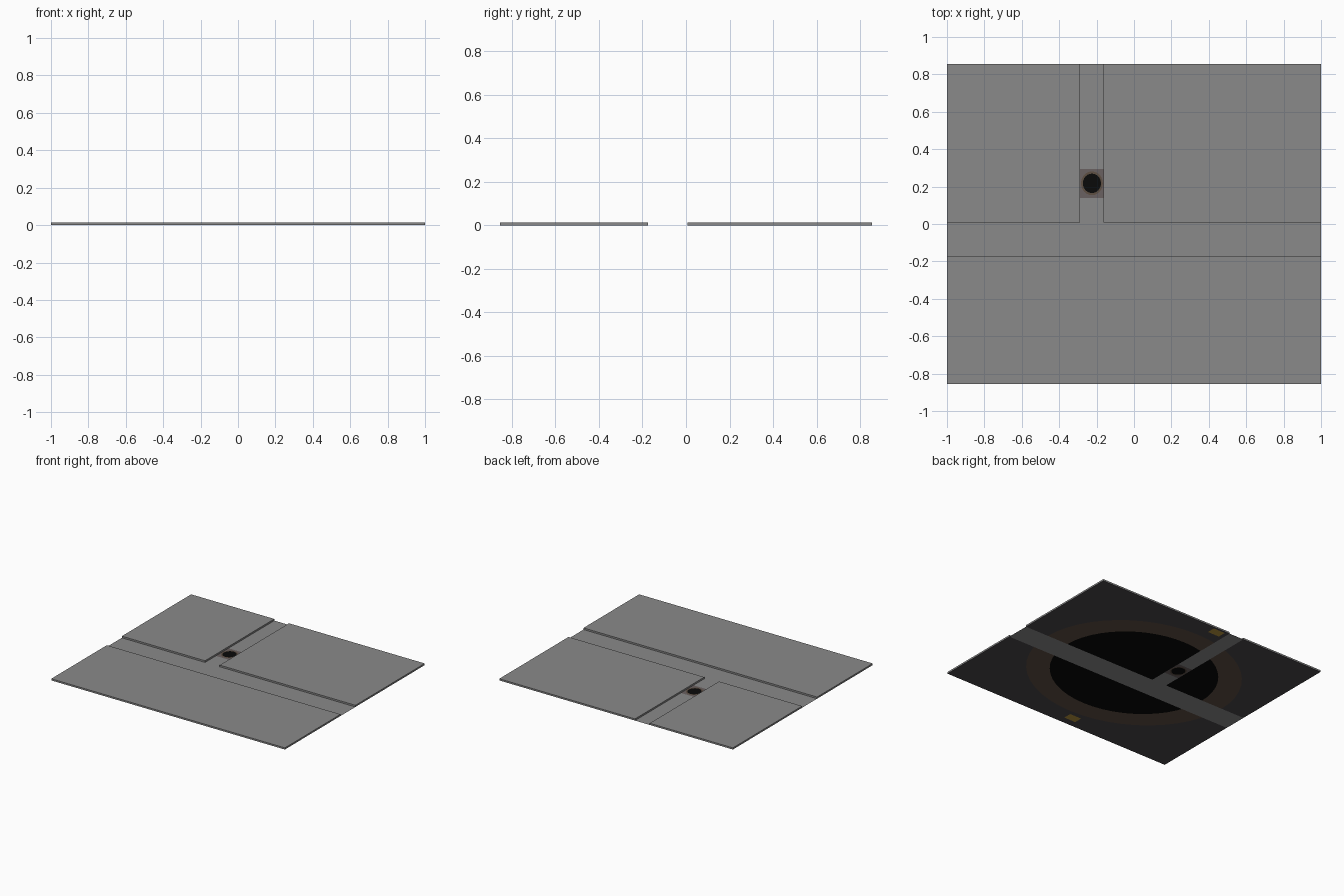
import bpy, bmesh, math

if "Cube" in bpy.data.objects:
    bpy.data.objects.remove(bpy.data.objects["Cube"])


def mat(name, rgb):
    m = bpy.data.materials.new(name)
    lin = [(c / 255 / 12.92) if c < 10 else ((c / 255 + 0.055) / 1.055) ** 2.4 for c in rgb]
    m.diffuse_color = (*lin, 1)
    m.use_nodes = True
    m.node_tree.nodes["Principled BSDF"].inputs["Base Color"].default_value = m.diffuse_color
    return m


GREY = mat("concrete_grey", (138, 138, 138))
DARK = mat("dark_slate", (76, 72, 76))
BROWN = mat("dark_brown", (95, 80, 68))
BLACK = mat("black", (9, 9, 9))
YELLOW = mat("ochre_yellow", (185, 150, 62))
TILE = mat("cover_grey", (106, 97, 97))

HX, HY, H = 1.0, 0.855, 0.013           # half extents and slab height
ROAD_Y0, ROAD_Y1 = -0.175, 0.008        # main road
LANE_X0, LANE_X1 = -0.288, -0.162       # side lane
TILE_Y0, TILE_Y1 = 0.14, 0.295          # drain cover in the lane
PATCHES = [(-0.13, -0.03, 0.775, 0.84), (-0.13, -0.03, -0.80, -0.735)]


def finish(bm, name, mats):
    me = bpy.data.meshes.new(name)
    bm.to_mesh(me)
    bm.free()
    for m in mats:
        me.materials.append(m)
    ob = bpy.data.objects.new(name, me)
    bpy.context.collection.objects.link(ob)
    return ob


def target(bm, cx, cy, hx, hy, inner, outer, idx, n=48):
    """Rectangle split into a disc, a ring and a border."""
    rings = []
    for k in range(3):
        ring = []
        for i in range(n):
            a = 2 * math.pi * i / n
            c, s = math.cos(a), math.sin(a)
            if k == 2:
                f = 1 / max(abs(c), abs(s))
                fx = fy = f
            else:
                fx, fy = (inner, outer)[k]
            ring.append(bm.verts.new((cx + hx * fx * c, cy + hy * fy * s, 0)))
        rings.append(ring)
    bm.faces.new(rings[0]).material_index = idx[0]
    for k in (0, 1):
        for i in range(n):
            j = (i + 1) % n
            f = bm.faces.new((rings[k][i], rings[k + 1][i], rings[k + 1][j], rings[k][j]))
            f.material_index = idx[k + 1]


def cut(bm, co, no, clear):
    bmesh.ops.bisect_plane(bm, geom=bm.verts[:] + bm.edges[:] + bm.faces[:], dist=1e-6,
                           plane_co=co, plane_no=no, clear_outer=clear)


def slab(name, x0, x1, y0, y1):
    bm = bmesh.new()
    # patterned underside, clipped to this slab
    target(bm, 0, 0, HX, HY, (0.62, 0.65), (0.80, 0.82), (3, 2, 1))
    for co, no in (((x0, 0, 0), (-1, 0, 0)), ((x1, 0, 0), (1, 0, 0)),
                   ((0, y0, 0), (0, -1, 0)), ((0, y1, 0), (0, 1, 0))):
        cut(bm, co, no, True)
    # yellow marks cut into the underside
    for a, b, c, d in PATCHES:
        if c > y0 and d < y1 and a > x0 and b < x1:
            for x in (a, b):
                cut(bm, (x, 0, 0), (1, 0, 0), False)
            for y in (c, d):
                cut(bm, (0, y, 0), (0, 1, 0), False)
            for f in bm.faces:
                m = f.calc_center_median()
                if a < m.x < b and c < m.y < d:
                    f.material_index = 4
    bmesh.ops.reverse_faces(bm, faces=bm.faces[:])
    # grey top and sides
    lo = [bm.verts.new((x, y, 0)) for x, y in ((x0, y0), (x1, y0), (x1, y1), (x0, y1))]
    hi = [bm.verts.new((v.co.x, v.co.y, H)) for v in lo]
    bm.faces.new(hi)
    for i in range(4):
        j = (i + 1) % 4
        bm.faces.new((lo[i], lo[j], hi[j], hi[i]))
    return finish(bm, name, [GREY, DARK, BROWN, BLACK, YELLOW])


def sheet(name, x0, x1, y0, y1):
    bm = bmesh.new()
    bm.faces.new([bm.verts.new((x, y, 0)) for x, y in ((x0, y0), (x1, y0), (x1, y1), (x0, y1))])
    return finish(bm, name, [GREY])


# raised pavement slabs
slab("front_pavement", -HX, HX, -HY, ROAD_Y0)
slab("back_left_pavement", -HX, LANE_X0, ROAD_Y1, HY)
slab("back_right_pavement", LANE_X1, HX, ROAD_Y1, HY)

# flat road surface
sheet("main_road", -HX, HX, ROAD_Y0, ROAD_Y1)
sheet("side_lane_near", LANE_X0, LANE_X1, ROAD_Y1, TILE_Y0)
sheet("side_lane_far", LANE_X0, LANE_X1, TILE_Y1, HY)

# drain cover
bm = bmesh.new()
target(bm, (LANE_X0 + LANE_X1) / 2, (TILE_Y0 + TILE_Y1) / 2,
       (LANE_X1 - LANE_X0) / 2, (TILE_Y1 - TILE_Y0) / 2,
       (0.77, 0.67), (0.93, 0.82), (2, 1, 0), 24)
finish(bm, "drain_cover", [TILE, BROWN, BLACK])
